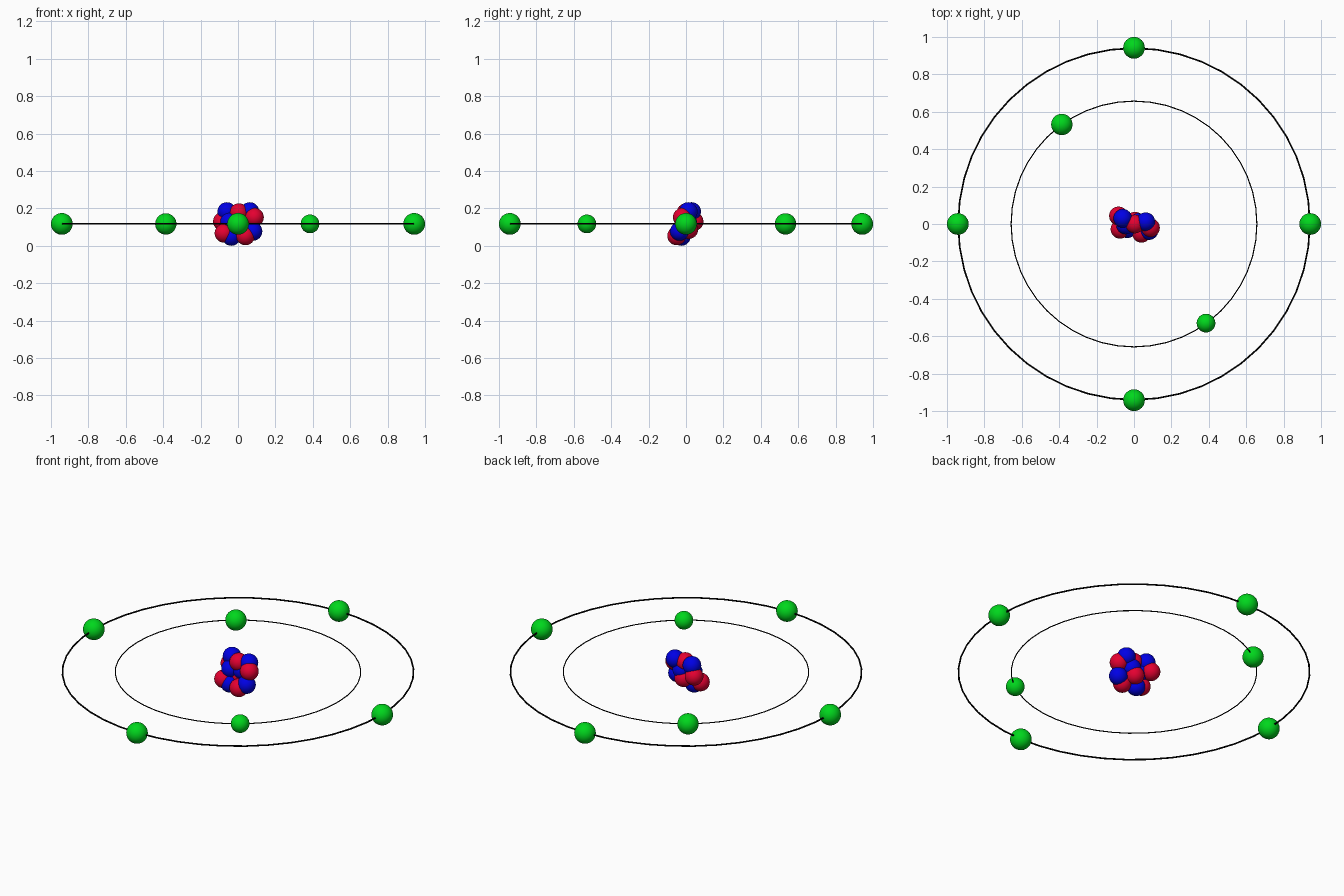
import bpy
import math

if "Cube" in bpy.data.objects:
    bpy.data.objects.remove(bpy.data.objects["Cube"])

Z = 0.117  # height of the orbit plane


def material(name, color):
    m = bpy.data.materials.new(name)
    m.diffuse_color = (*color, 1.0)
    m.use_nodes = True
    m.node_tree.nodes["Principled BSDF"].inputs["Base Color"].default_value = m.diffuse_color
    return m


RED = material("crimson red", (0.78, 0.0, 0.03))
BLUE = material("deep blue", (0.0, 0.0, 0.78))
GREEN = material("bright green", (0.0, 0.68, 0.012))
BLACK = material("black", (0.0, 0.0, 0.0))


def ball(name, loc, radius, mat):
    bpy.ops.mesh.primitive_uv_sphere_add(segments=32, ring_count=16,
                                         radius=radius, location=loc)
    ob = bpy.context.object
    ob.name = name
    ob.data.materials.append(mat)
    bpy.ops.object.shade_smooth()


def orbit(name, radius, thickness):
    bpy.ops.mesh.primitive_torus_add(major_segments=48, minor_segments=8,
                                     major_radius=radius, minor_radius=thickness,
                                     location=(0, 0, Z))
    ob = bpy.context.object
    ob.name = name
    ob.data.materials.append(BLACK)
    bpy.ops.object.shade_smooth()


# Orbit rings
orbit("outer_orbit", 0.94, 0.0045)
orbit("inner_orbit", 0.657, 0.003)

# Outer electrons, one per quarter turn
for i in range(4):
    a = i * math.pi / 2
    ball("outer_electron", (0.942 * math.cos(a), 0.942 * math.sin(a), Z), 0.058, GREEN)

# Inner electrons, one slightly smaller
ball("inner_electron_back", (-0.386, 0.532, Z), 0.057, GREEN)
ball("inner_electron_front", (0.385, -0.53, Z), 0.05, GREEN)

# Nucleus: clustered protons and neutrons
protons = [(0.005, 0.0, 0.177), (0.088, -0.02, 0.152), (-0.083, 0.043, 0.13),
           (-0.075, -0.028, 0.067), (0.04, -0.05, 0.053), (0.005, 0.015, 0.087)]
neutrons = [(-0.06, 0.03, 0.183), (0.063, 0.012, 0.183), (-0.036, -0.025, 0.05),
            (0.08, -0.035, 0.077), (-0.045, -0.005, 0.127), (0.022, 0.008, 0.13)]
for p in protons:
    ball("proton", p, 0.05, RED)
for n in neutrons:
    ball("neutron", n, 0.05, BLUE)
